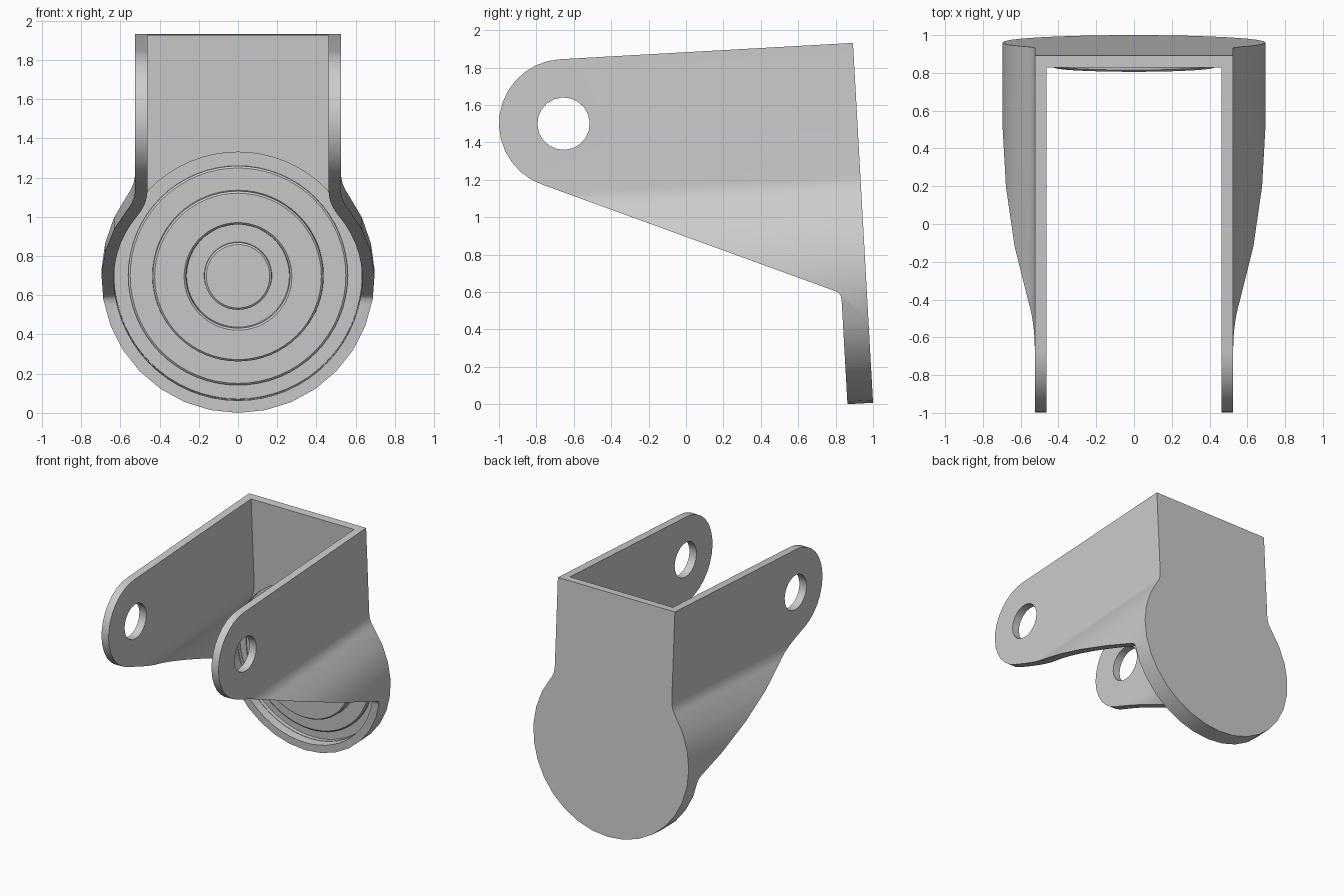
import bpy, bmesh, math
from mathutils import Vector, Matrix

cube = bpy.data.objects.get("Cube")
if cube:
    bpy.data.objects.remove(cube, do_unlink=True)

TILT = 0.0557          # the whole bracket leans forward slightly
RADIUS = 0.697         # round lower plate
WALL = 0.063
TOP = 1.927
BOSS = (1.569, 1.582)  # distance from the back, height
BOSS_R = 0.345

grey = bpy.data.materials.new("light_grey")
grey.use_nodes = True
grey.diffuse_color = (0.6, 0.6, 0.6, 1)
grey.node_tree.nodes["Principled BSDF"].inputs["Base Color"].default_value = (0.6, 0.6, 0.6, 1)


def make_object(name, bm):
    bmesh.ops.recalc_face_normals(bm, faces=bm.faces)
    mesh = bpy.data.meshes.new(name)
    bm.to_mesh(mesh)
    bm.free()
    mesh.materials.append(grey)
    obj = bpy.data.objects.new(name, mesh)
    bpy.context.collection.objects.link(obj)
    obj.rotation_euler.x = TILT
    obj.location = (0, 1, 0.0077)
    return obj


def arc(cx, cy, r, start, end, steps):
    angles = [math.radians(start + (end - start) * i / steps) for i in range(steps + 1)]
    return [(cx + r * math.cos(a), cy + r * math.sin(a)) for a in angles]


def prism(name, points, place, travel):
    """Extrude a flat outline; place turns 2D points into 3D ones."""
    bm = bmesh.new()
    face = bm.faces.new([bm.verts.new(place(*p)) for p in points])
    extruded = bmesh.ops.extrude_face_region(bm, geom=[face])["geom"]
    verts = [g for g in extruded if isinstance(g, bmesh.types.BMVert)]
    bmesh.ops.translate(bm, verts=verts, vec=travel)
    return make_object(name, bm)


def keyhole(inset, top, steps):
    """Straight neck flowing through a fillet into a round plate."""
    cx, cy, r = 0.709, 1.22, 0.184 + inset
    bend = math.degrees(math.atan2(cy - RADIUS, cx))
    half = [(0.525 - inset, top)]
    half += arc(cx, cy, r, 180, 180 + bend, 6)
    half += arc(0, RADIUS, RADIUS - inset, bend, -90, steps)[1:]
    return half + [(-x, z) for x, z in reversed(half[:-1])]


def cut(target, tool, operation):
    mod = target.modifiers.new("cut", "BOOLEAN")
    mod.operation, mod.object, mod.solver = operation, tool, "EXACT"
    tool.hide_render = True
    bpy.context.view_layer.update()
    select(target)
    bpy.ops.object.modifier_apply(modifier=mod.name)
    bpy.data.objects.remove(tool, do_unlink=True)


def select(obj):
    bpy.ops.object.select_all(action="DESELECT")
    obj.select_set(True)
    bpy.context.view_layer.objects.active = obj


# Bracket body: keyhole outline trimmed by the side outline
bracket = prism("bracket", keyhole(0, 2.1, 11), lambda x, z: (x, 0, z), (0, -2.2, 0))
lower = math.degrees(math.atan2(1.265 - 0.602, 1.705 - 0.157)) - 90
side = [(-0.1, -0.1), (0.137, -0.1), (0.137, 0.555), (0.14, 0.58), (0.15, 0.596), (0.17, 0.608)]
side += arc(*BOSS, BOSS_R, lower, 90, 14) + [(-0.1, TOP)]
side_trim = prism("side_trim", side, lambda d, z: (-1, -d, z), (2, 0, 0))
cut(bracket, side_trim, "INTERSECT")

# Hollow between the arms, then the shallow round recess in the back plate
hollow = prism("hollow", keyhole(WALL, 2.3, 22), lambda x, z: (x, -0.065, z), (0, -3, 0))
cut(bracket, hollow, "DIFFERENCE")
recess = prism("recess", arc(0, RADIUS, RADIUS - WALL - 0.003, 0, 360, 64)[:-1],
               lambda x, z: (x, -0.035, z), (0, -0.06, 0))
cut(bracket, recess, "DIFFERENCE")

# Pivot holes through both arms
pivot = prism("pivot", arc(*BOSS, 0.14, 0, 360, 20)[:-1], lambda d, z: (-1, -d, z), (2, 0, 0))
cut(bracket, pivot, "DIFFERENCE")

# Stepped round boss inside the plate: (radius, distance from the back)
steps = [(0.56, 0.02), (0.56, 0.058), (0.55, 0.066), (0.437, 0.066), (0.435, 0.122),
         (0.425, 0.132), (0.275, 0.132), (0.265, 0.122), (0.262, 0.075), (0.173, 0.075),
         (0.172, 0.11), (0.162, 0.118), (0, 0.118)]
bm = bmesh.new()
verts = [bm.verts.new((r, -d, RADIUS)) for r, d in steps]
edges = [bm.edges.new(pair) for pair in zip(verts, verts[1:])]
bmesh.ops.spin(bm, geom=verts + edges, cent=(0, 0, RADIUS), axis=(0, 1, 0),
               angle=math.tau, steps=64, use_duplicate=False)
bmesh.ops.remove_doubles(bm, verts=bm.verts, dist=0.0005)
bmesh.ops.holes_fill(bm, edges=[e for e in bm.edges if e.is_boundary], sides=0)
boss = make_object("stepped_boss", bm)

for obj in (bracket, boss):
    select(obj)
    bpy.ops.object.shade_smooth_by_angle(angle=math.radians(30))
